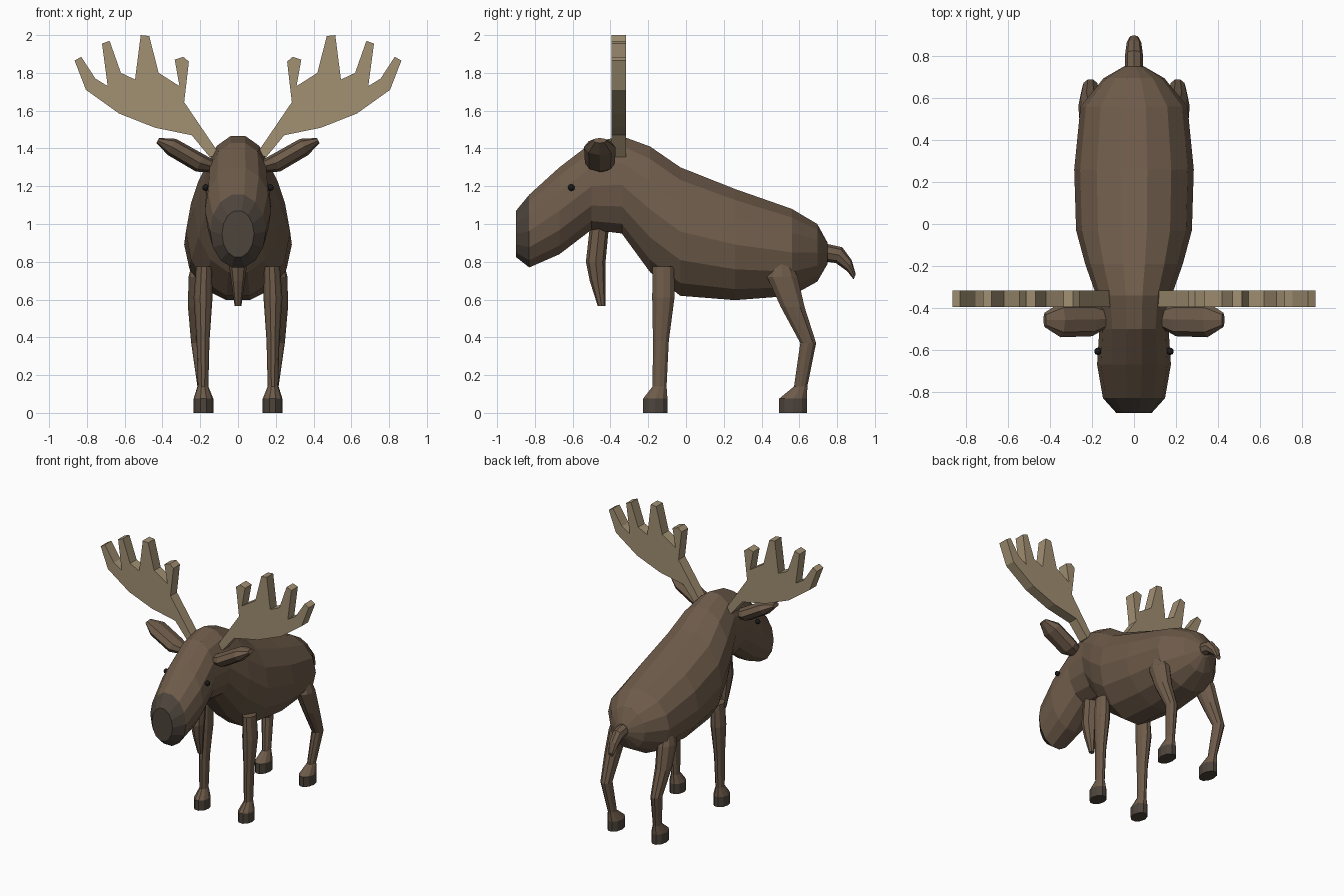
import bpy, bmesh, math
from mathutils import Vector


def material(name, rgb):
    m = bpy.data.materials.new(name)
    m.diffuse_color = (*rgb, 1)
    return m


BROWN = material("brown_hide", (0.155, 0.105, 0.068))
DARK = material("dark_horn", (0.075, 0.058, 0.045))
BONE = material("antler_bone", (0.36, 0.28, 0.17))
BLACK = material("eye_black", (0.01, 0.01, 0.01))


def finish(bm, name, mat, mirror):
    bmesh.ops.recalc_face_normals(bm, faces=bm.faces)
    me = bpy.data.meshes.new(name)
    bm.to_mesh(me)
    bm.free()
    me.materials.append(mat)
    ob = bpy.data.objects.new(name, me)
    bpy.context.collection.objects.link(ob)
    if mirror:
        ob.modifiers.new("mirror", 'MIRROR').use_mirror_merge = False
    return ob


def loft(name, rings, u, v, sides, mat, mirror=False):
    """Skin elliptical rings given as (centre, radius along u, radius along v)."""
    u, v = Vector(u).normalized(), Vector(v).normalized()
    bm = bmesh.new()
    loops = []
    for c, ru, rv in rings:
        angles = [2 * math.pi * k / sides for k in range(sides)]
        loops.append([bm.verts.new(Vector(c) + u * ru * math.cos(a) + v * rv * math.sin(a))
                      for a in angles])
    for a, b in zip(loops, loops[1:]):
        for i in range(sides):
            j = (i + 1) % sides
            bm.faces.new((a[i], a[j], b[j], b[i]))
    bm.faces.new(loops[0])
    bm.faces.new(loops[-1])
    return finish(bm, name, mat, mirror)


X, Y, Z = (1, 0, 0), (0, 1, 0), (0, 0, 1)


def trunk_rings(profile):
    # profile rows: y, top z, bottom z, half width
    return [((0, y, (t + b) / 2), w, (t - b) / 2 * 1.026) for y, t, b, w in profile]


# Body, neck and head in one skin
body = [(-0.83, 1.155, 0.77, 0.148), (-0.67, 1.30, 0.84, 0.176),
        (-0.50, 1.43, 0.97, 0.165), (-0.34, 1.465, 0.95, 0.18),
        (-0.19, 1.41, 0.745, 0.233), (-0.03, 1.30, 0.62, 0.276),
        (0.26, 1.185, 0.597, 0.285), (0.56, 1.08, 0.62, 0.255),
        (0.695, 1.0, 0.695, 0.145), (0.75, 0.90, 0.79, 0.05)]
loft("body_and_head", trunk_rings(body), X, Z, 14, BROWN)

# Dark muzzle
loft("muzzle", trunk_rings([(-0.90, 1.07, 0.825, 0.085), body[0]]), X, Z, 14, DARK)

# Tail
loft("tail", [((0, 0.73, 0.85), 0.045, 0.048), ((0, 0.81, 0.835), 0.042, 0.045),
              ((0, 0.865, 0.78), 0.035, 0.032), ((0, 0.893, 0.72), 0.02, 0.015)],
     X, (0, 0.4, 1), 8, BROWN)

# Dewlap under the throat
loft("dewlap", [((0, -0.455, 1.02), 0.05, 0.05), ((0, -0.478, 0.80), 0.05, 0.052),
                ((0, -0.468, 0.70), 0.036, 0.042), ((0, -0.447, 0.565), 0.018, 0.02)],
     X, Y, 8, BROWN)

# Front legs
loft("front_leg", [((0.18, -0.12, 0.775), 0.042, 0.06), ((0.185, -0.12, 0.61), 0.05, 0.062),
                   ((0.185, -0.133, 0.38), 0.034, 0.044), ((0.185, -0.14, 0.14), 0.028, 0.039),
                   ((0.183, -0.163, 0.075), 0.052, 0.068)], X, Y, 10, BROWN, True)

# Hind legs
loft("hind_leg", [((0.19, 0.505, 0.785), 0.055, 0.06), ((0.20, 0.51, 0.72), 0.062, 0.085),
                  ((0.21, 0.565, 0.56), 0.055, 0.066), ((0.208, 0.647, 0.37), 0.04, 0.044),
                  ((0.187, 0.607, 0.14), 0.028, 0.037), ((0.183, 0.567, 0.075), 0.052, 0.078)],
     X, Y, 10, BROWN, True)

# Hooves
for name, y, r in (("front_hoof", -0.163, 0.068), ("hind_hoof", 0.567, 0.078)):
    loft(name, [((0.183, y, 0.075), 0.052, r), ((0.183, y, 0), 0.052, r)], X, Y, 10, DARK, True)

# Ears
loft("ear", [((0.12, -0.45, 1.30), 0.04, 0.03), ((0.20, -0.455, 1.322), 0.08, 0.05),
             ((0.35, -0.457, 1.408), 0.083, 0.048), ((0.425, -0.457, 1.442), 0.035, 0.015)],
     Y, (-0.45, 0, 0.9), 8, BROWN, True)

# Palmate antlers: flat outline extruded in depth
outline = [(0.12, 1.36), (0.115, 1.395), (0.285, 1.645), (0.26, 1.86), (0.29, 1.885),
           (0.335, 1.87), (0.31, 1.73), (0.42, 1.80), (0.47, 1.995), (0.515, 2.0),
           (0.545, 1.765), (0.62, 1.80), (0.68, 1.97), (0.72, 1.955), (0.69, 1.73),
           (0.755, 1.77), (0.83, 1.885), (0.865, 1.865), (0.805, 1.71), (0.63, 1.585),
           (0.44, 1.51), (0.245, 1.47), (0.15, 1.355)]
bm = bmesh.new()
face = bm.faces.new([bm.verts.new((x, -0.395, z)) for x, z in outline])
ext = bmesh.ops.extrude_face_region(bm, geom=[face], use_keep_orig=True)
bmesh.ops.translate(bm, vec=(0, 0.077, 0),
                    verts=[g for g in ext["geom"] if isinstance(g, bmesh.types.BMVert)])
bmesh.ops.triangulate(bm, faces=[f for f in bm.faces if len(f.verts) > 4])
finish(bm, "antler", BONE, True)

# Eyes
bm = bmesh.new()
bmesh.ops.create_uvsphere(bm, u_segments=10, v_segments=6, radius=0.018)
bmesh.ops.translate(bm, vec=(0.172, -0.607, 1.193), verts=bm.verts)
finish(bm, "eye", BLACK, True)
